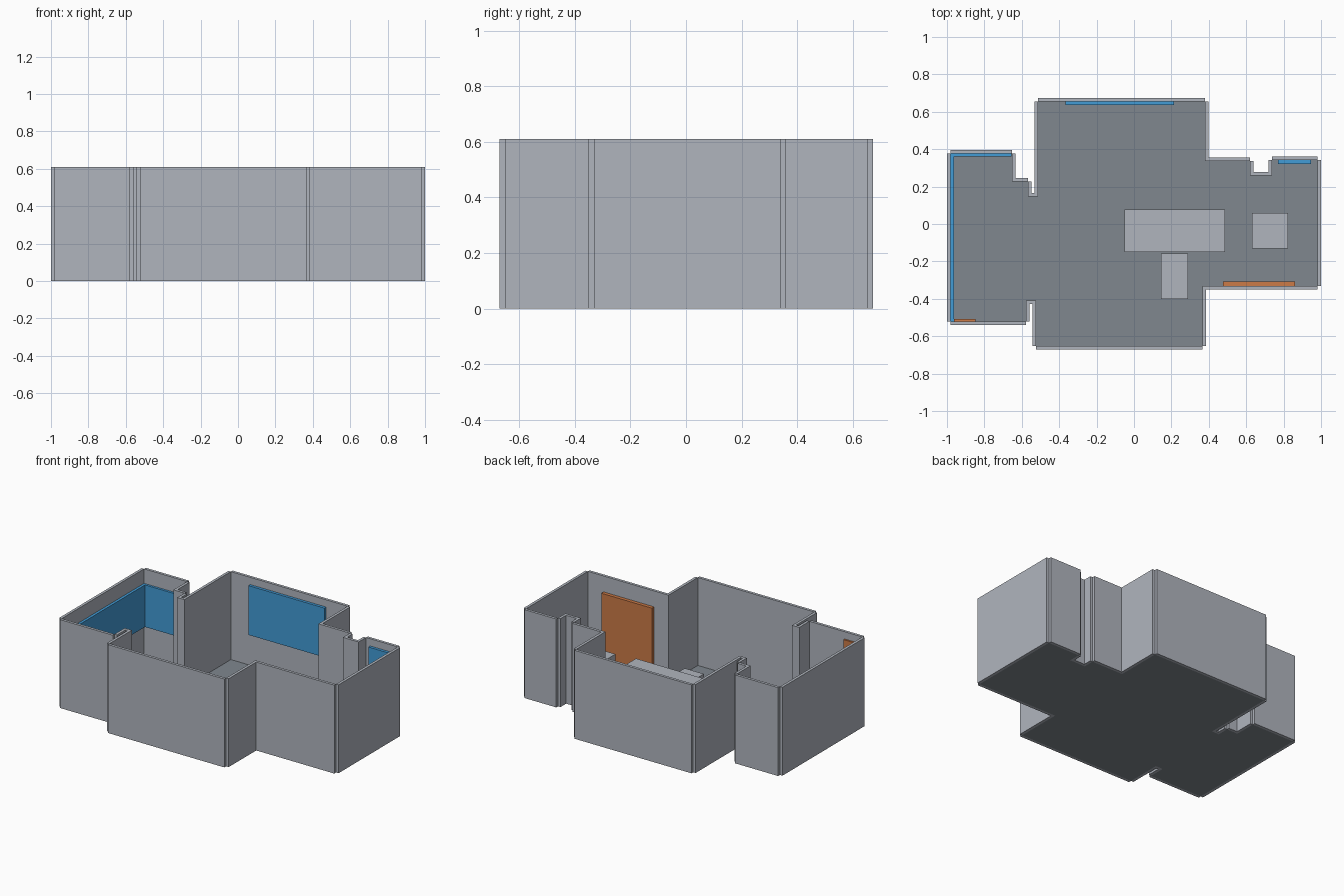
import bpy, bmesh
from mathutils import Vector

if "Cube" in bpy.data.objects:
    bpy.data.objects.remove(bpy.data.objects["Cube"])

WALL_H, WALL_T = 0.61, 0.019


def material(name, srgb):
    m = bpy.data.materials.new(name)
    lin = [c / 12.92 if c <= 0.04045 else ((c + 0.055) / 1.055) ** 2.4 for c in srgb]
    m.diffuse_color = (*lin, 1)
    m.use_nodes = True
    m.node_tree.nodes["Principled BSDF"].inputs["Base Color"].default_value = m.diffuse_color
    return m


wall_grey = material("wall_grey", (0.69, 0.71, 0.745))
floor_grey = material("floor_grey", (0.50, 0.53, 0.56))
window_blue = material("window_blue", (0.26, 0.61, 0.84))
door_orange = material("door_orange", (0.80, 0.48, 0.28))


def prism(bm, points, z0, z1):
    """Add a closed vertical prism over a counter-clockwise outline."""
    low = [bm.verts.new((p[0], p[1], z0)) for p in points]
    high = [bm.verts.new((p[0], p[1], z1)) for p in points]
    bm.faces.new(low[::-1])
    bm.faces.new(high)
    n = len(points)
    for i in range(n):
        j = (i + 1) % n
        bm.faces.new((low[i], low[j], high[j], high[i]))


def finish(bm, name, mat):
    bmesh.ops.recalc_face_normals(bm, faces=bm.faces)
    mesh = bpy.data.meshes.new(name)
    bm.to_mesh(mesh)
    bm.free()
    mesh.materials.append(mat)
    ob = bpy.data.objects.new(name, mesh)
    bpy.context.collection.objects.link(ob)
    return ob


def box(name, mat, x0, x1, y0, y1, z0, z1):
    bm = bmesh.new()
    prism(bm, [(x0, y0), (x1, y0), (x1, y1), (x0, y1)], z0, z1)
    return finish(bm, name, mat)


# Floor outline, counter-clockwise from the front left corner
plan = [(-0.981, -0.521), (-0.578, -0.521), (-0.578, -0.41), (-0.523, -0.41),
        (-0.523, -0.652), (0.366, -0.652), (0.366, -0.332), (0.981, -0.332),
        (0.981, 0.341), (0.739, 0.341), (0.739, 0.26), (0.62, 0.26),
        (0.62, 0.336), (0.379, 0.336), (0.379, 0.655), (-0.513, 0.655),
        (-0.513, 0.148), (-0.568, 0.148), (-0.568, 0.228), (-0.653, 0.228),
        (-0.653, 0.377), (-0.981, 0.377)]

# Floor slab
bm = bmesh.new()
prism(bm, plan, 0, 0.003)
finish(bm, "floor", floor_grey)

# One straight wall outside each floor edge, leaving the corners notched
for i, start in enumerate(plan):
    a, b = Vector(start), Vector(plan[(i + 1) % len(plan)])
    d = (b - a).normalized()
    out = Vector((d.y, -d.x)) * WALL_T
    bm = bmesh.new()
    prism(bm, [a, a + out, b + out, b], 0, WALL_H)
    finish(bm, f"wall_{i + 1}", wall_grey)

# Window panels on the inner wall faces
box("back_window", window_blue, -0.365, 0.215, 0.636, 0.655, 0.22, 0.56)
box("left_window", window_blue, -0.981, -0.963, -0.521, 0.377, 0.22, 0.51)
box("left_back_window", window_blue, -0.963, -0.655, 0.361, 0.377, 0.22, 0.51)
box("right_back_window", window_blue, 0.77, 0.946, 0.322, 0.341, 0.22, 0.56)

# Door panels
box("right_front_door", door_orange, 0.476, 0.862, -0.332, -0.308, 0.003, 0.5)
box("left_front_door", door_orange, -0.963, -0.847, -0.521, -0.509, 0.003, 0.56)

# Furniture blocks
box("table", wall_grey, -0.05, 0.487, -0.15, 0.077, 0.003, 0.21)
box("bench", wall_grey, 0.144, 0.29, -0.40, -0.158, 0.003, 0.10)
box("cabinet", wall_grey, 0.63, 0.824, -0.13, 0.06, 0.003, 0.21)
